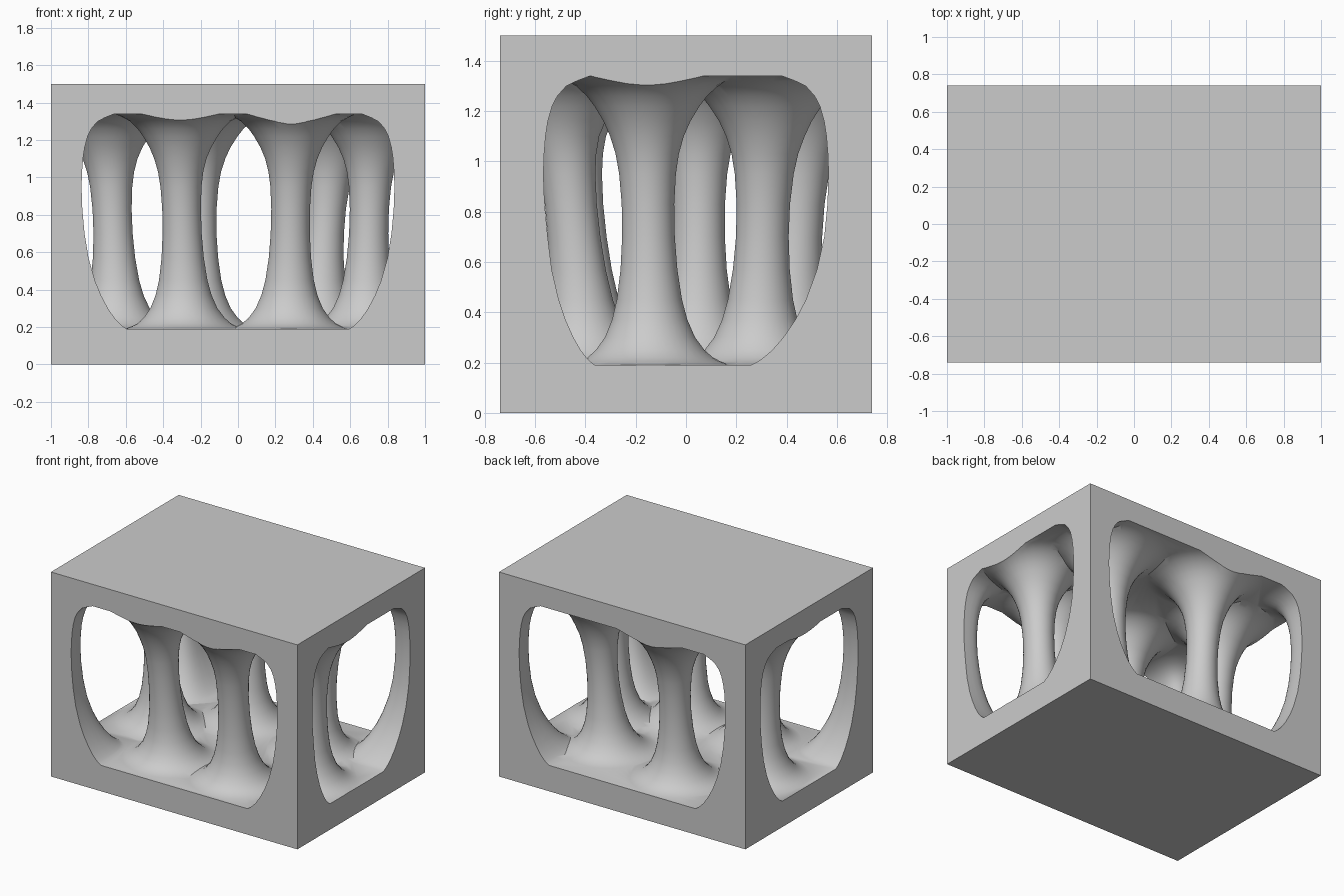
import bpy, bmesh, math

if "Cube" in bpy.data.objects:
    bpy.data.objects.remove(bpy.data.objects["Cube"])


def link(name, bm):
    mesh = bpy.data.meshes.new(name)
    bmesh.ops.recalc_face_normals(bm, faces=bm.faces[:])
    bm.to_mesh(mesh)
    bm.free()
    ob = bpy.data.objects.new(name, mesh)
    bpy.context.scene.collection.objects.link(ob)
    return ob


def box(name, sx, sy, z0, z1):
    bm = bmesh.new()
    bmesh.ops.create_cube(bm, size=1)
    for v in bm.verts:
        v.co = (v.co.x * sx, v.co.y * sy, z0 + (v.co.z + .5) * (z1 - z0))
    return link(name, bm)


def loft(name, sections, n, power=2.0):
    """Closed loft through superellipses (cx, cy, z, rx, ry)."""
    def sp(v):
        return math.copysign(abs(v) ** (2 / power), v)
    bm = bmesh.new()
    rings = []
    for cx, cy, z, rx, ry in sections:
        angles = [2 * math.pi * (i + .5) / n for i in range(n)]
        rings.append([bm.verts.new((cx + rx * sp(math.cos(a)),
                                    cy + ry * sp(math.sin(a)), z)) for a in angles])
    for a, b in zip(rings, rings[1:]):
        for i in range(n):
            j = (i + 1) % n
            bm.faces.new((a[i], a[j], b[j], b[i]))
    bm.faces.new(rings[0][::-1])
    bm.faces.new(rings[-1])
    return link(name, bm)


def cut(target, tool):
    mod = target.modifiers.new("cut", 'BOOLEAN')
    mod.operation = 'DIFFERENCE'
    mod.solver = 'EXACT'
    mod.object = tool
    bpy.context.view_layer.objects.active = target
    bpy.ops.object.modifier_apply(modifier=mod.name)
    bpy.data.objects.remove(tool)


def curve(points, z):
    """Smooth (Catmull-Rom) value at height z from (z, value) pairs."""
    for i in range(len(points) - 1):
        (z0, a), (z1, b) = points[i], points[i + 1]
        if z <= z1:
            zp, p = points[max(i - 1, 0)]
            zn, q = points[min(i + 2, len(points) - 1)]
            h, t = z1 - z0, (z - z0) / (z1 - z0)
            m0, m1 = (b - p) / (z1 - zp) * h, (q - a) / (zn - z0) * h
            return ((2*t**3 - 3*t**2 + 1) * a + (t**3 - 2*t**2 + t) * m0
                    + (3*t**2 - 2*t**3) * b + (t**3 - t**2) * m1)
    return points[-1][1]


# Hall: the open space through all four sides
hall = box("hall", 2.3, 1.8, 0.19, 1.34)

heights = [0.15, .17, .19, .205, .22, .25, .3, .37, .45, .57, .7, .83, .95,
           1.03, 1.1, 1.16, 1.22, 1.26, 1.3, 1.32, 1.34, 1.37, 1.40]

# Four corner posts, thick at floor and ceiling (the +x +y one is widest below)
post = [(0.15, .50), (0.20, .39), (0.30, .305), (0.45, .235), (0.60, .195),
        (0.80, .17), (1.0, .165), (1.2, .19), (1.30, .25), (1.34, .34), (1.40, .46)]
for sx in (-1, 1):
    for sy in (-1, 1):
        low = 0.25 * sy if sx > 0 else 0
        rings = []
        for z in heights:
            w = curve(post, z)
            rings.append((sx, sy * .74, z, w, w * (1.06 + low * max(0, .7 - z))))
        cut(hall, loft("post", rings, 40, 3.8))

# Six flared columns in a ring, leaning outwards toward the top
radius = [(0.15, .44), (0.19, .32), (0.22, .25), (0.30, .18), (0.45, .13),
          (0.70, .105), (0.95, .11), (1.1, .14), (1.22, .20), (1.30, .27),
          (1.34, .35), (1.40, .48)]
# x, y, x lean, y lean, extra flare at the top
for x, y, lx, ly, flare in [(-.30, -.425, .08, .22, 0), (.28, -.45, .05, .22, 0),
                            (.70, -.15, .04, .1, .05), (.465, .305, .16, .1, .12),
                            (-.22, .44, .02, .15, .1), (-.67, .05, .06, .1, .05)]:
    rings = []
    for z in heights:
        r = curve(radius, z) * (1 + flare * min(max((z - .75) / .35, 0), 1))
        h = min(z, 1.1) - .75
        rings.append((x * (1 + lx * h), y * (1 + ly * h), z, r, r))
    cut(hall, loft("column", rings, 36))

# Outer block
block = box("columned_block", 2, 1.48, 0, 1.5)
cut(block, hall)

bpy.ops.object.select_all(action='DESELECT')
block.select_set(True)
bpy.context.view_layer.objects.active = block
bpy.ops.object.shade_smooth_by_angle(angle=math.radians(35))
